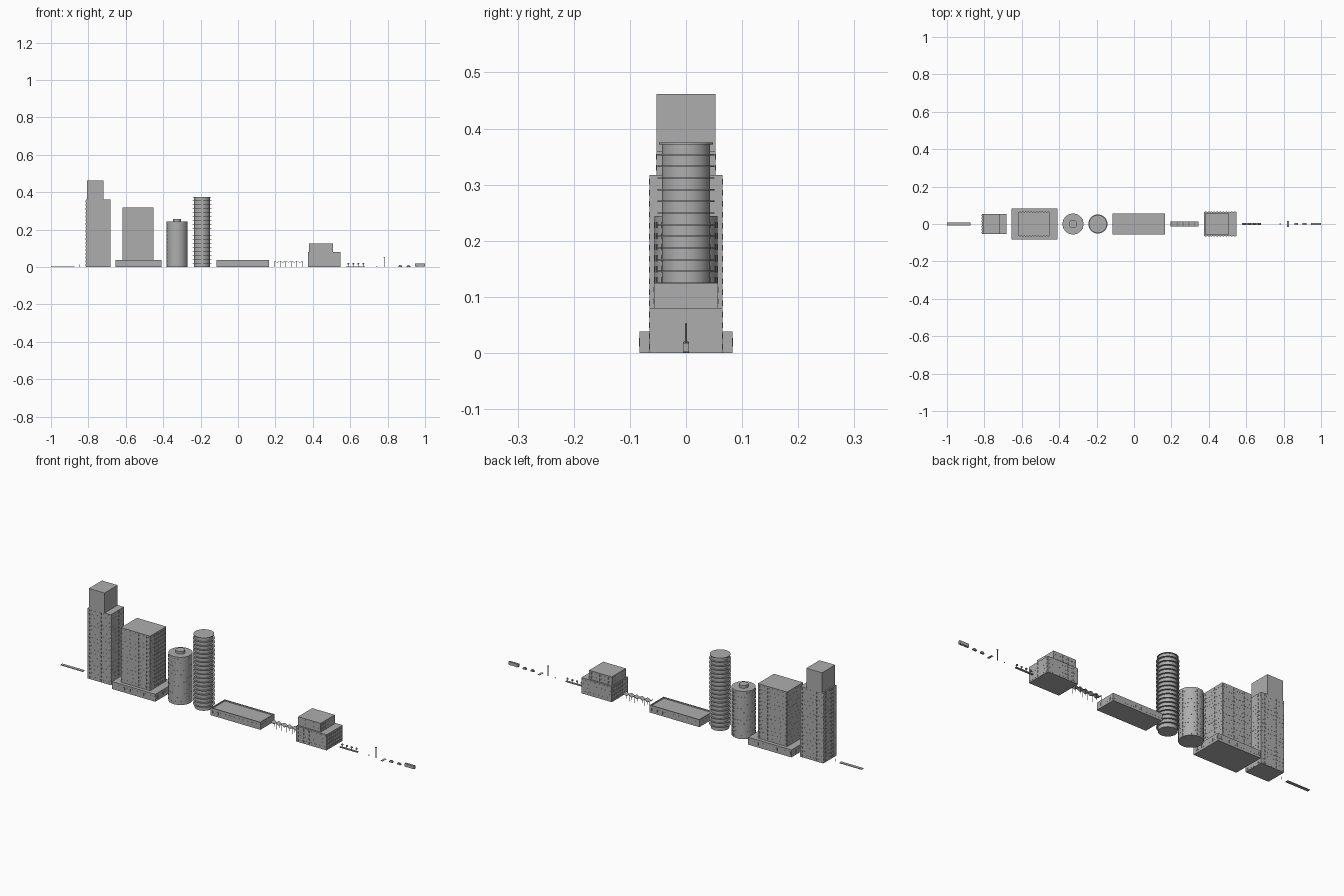
import bpy, bmesh, math
from mathutils import Matrix, Vector

if "Cube" in bpy.data.objects:
    bpy.data.objects.remove(bpy.data.objects["Cube"])

grey = bpy.data.materials.new("concrete grey")
grey.diffuse_color = (0.42, 0.42, 0.42, 1)
grey.use_nodes = True
grey.node_tree.nodes["Principled BSDF"].inputs["Base Color"].default_value = grey.diffuse_color


def box(bm, x0, x1, y0, y1, z0, z1, rot=None):
    m = Matrix.Translation(((x0 + x1) / 2, (y0 + y1) / 2, (z0 + z1) / 2))
    m = m @ Matrix.Diagonal((x1 - x0, y1 - y0, z1 - z0, 1))
    bmesh.ops.create_cube(bm, size=1, matrix=rot @ m if rot else m)


def cyl(bm, x, y, r, z0, z1, n=48):
    bmesh.ops.create_cone(bm, cap_ends=True, segments=n, radius1=r, radius2=r, depth=z1 - z0,
                          matrix=Matrix.Translation((x, y, (z0 + z1) / 2)))


def finish(name, bm, smooth=False):
    me = bpy.data.meshes.new(name)
    bm.to_mesh(me)
    bm.free()
    me.materials.append(grey)
    ob = bpy.data.objects.new(name, me)
    bpy.context.collection.objects.link(ob)
    if smooth:
        bpy.ops.object.select_all(action='DESELECT')
        ob.select_set(True)
        bpy.context.view_layer.objects.active = ob
        bpy.ops.object.shade_smooth_by_angle(angle=math.radians(35))
    return ob


def boxes(name, *dims):
    bm = bmesh.new()
    for d in dims:
        box(bm, *d)
    return finish(name, bm)


def windows(name, x0, x1, hy, z0, z1, pitch=0.0155, floor=0.02):
    """Thin window plates in a grid on all four walls."""
    bm = bmesh.new()
    t = 0.0008
    rows = max(1, round((z1 - z0) / floor))
    dz = (z1 - z0) / rows
    nx, ny = round((x1 - x0) / pitch), round(2 * hy / pitch)
    dx, dy = (x1 - x0) / nx, 2 * hy / ny
    for r in range(rows):
        za, zb = z0 + (r + 0.25) * dz, z0 + (r + 0.75) * dz
        for i in range(nx):
            xa = x0 + (i + 0.25) * dx
            for y in (-hy, hy):
                box(bm, xa, xa + dx / 2, y - t, y + t, za, zb)
        for i in range(ny):
            ya = -hy + (i + 0.25) * dy
            for x in (x0, x1):
                box(bm, x - t, x + t, ya, ya + dy / 2, za, zb)
    return finish(name, bm)


# Road strip with a small bollard
boxes("road_strip", (-1, -0.873, -0.008, 0.008, 0, 0.003))
bm = bmesh.new()
cyl(bm, -0.845, 0, 0.0015, 0, 0.014, 8)
finish("bollard", bm)

# Setback tower
boxes("setback_tower", (-0.814, -0.683, -0.053, 0.053, 0, 0.36),
      (-0.807, -0.718, -0.053, 0.053, 0.36, 0.462))
windows("setback_tower_windows", -0.814, -0.683, 0.053, 0, 0.36)

# Office slab on podium
boxes("office_podium", (-0.655, -0.41, -0.083, 0.083, 0, 0.038))
boxes("office_tower", (-0.617, -0.452, -0.065, 0.065, 0.038, 0.317))
windows("office_windows", -0.617, -0.452, 0.065, 0.04, 0.315)
windows("podium_windows", -0.655, -0.41, 0.083, 0.004, 0.034, floor=0.03)

# Round tower with rooftop drum
bm = bmesh.new()
cyl(bm, -0.326, 0, 0.056, 0, 0.244)
cyl(bm, -0.326, 0, 0.022, 0.244, 0.258)
finish("round_tower", bm, True)
bm = bmesh.new()
for k in range(24):
    rot = Matrix.Translation((-0.326, 0, 0)) @ Matrix.Rotation(math.tau * (k + 0.5) / 24, 4, 'Z')
    for f in range(12):
        z = 0.006 + f * 0.0197
        box(bm, 0.0555, 0.0568, -0.003, 0.003, z, z + 0.011, rot)
finish("round_tower_windows", bm)

# Balcony tower: core with ring slabs on every floor
bm = bmesh.new()
cyl(bm, -0.193, 0, 0.043, 0, 0.374)
cyl(bm, -0.193, 0, 0.048, 0.372, 0.375)
finish("balcony_tower_core", bm, True)
bm = bmesh.new()
for k in range(1, 18):
    z = k * 0.0208
    cyl(bm, -0.193, 0, 0.051, z - 0.0013, z + 0.0013)
finish("balcony_slabs", bm, True)

# Low hall with roof parapet
x0, x1, h, p = -0.115, 0.166, 0.056, 0.004
boxes("low_hall", (x0, x1, -h, h, 0, 0.032),
      (x0, x1, -h, -h + p, 0.032, 0.038), (x0, x1, h - p, h, 0.032, 0.038),
      (x0, x0 + p, -h + p, h - p, 0.032, 0.038), (x1 - p, x1, -h + p, h - p, 0.032, 0.038))
windows("low_hall_windows", x0, x1, h, 0.004, 0.032, floor=0.028)

# Wavy canopy on thin posts
bm = bmesh.new()
n, prev = 48, None
for i in range(n + 1):
    x = 0.194 + 0.152 * i / n
    z = 0.029 + 0.0035 * math.cos(math.tau * 5 * i / n)
    ring = [bm.verts.new((x, y, z + dz)) for y, dz in
            ((-0.013, -0.001), (0.013, -0.001), (0.013, 0.001), (-0.013, 0.001))]
    if prev:
        for k in range(4):
            bm.faces.new((prev[k], prev[k - 1], ring[k - 1], ring[k]))
    if i in (0, n):
        bm.faces.new(ring)
    prev = ring
bmesh.ops.recalc_face_normals(bm, faces=bm.faces)
finish("wavy_canopy", bm, True)
bm = bmesh.new()
for i in range(6):
    for y in (-0.011, 0.011):
        cyl(bm, 0.197 + i * 0.0292, y, 0.0009, 0, 0.031, 6)
finish("canopy_posts", bm)

# Stepped block
boxes("stepped_block", (0.375, 0.547, -0.065, 0.065, 0, 0.08),
      (0.38, 0.508, -0.057, 0.057, 0.08, 0.125))
windows("stepped_block_windows", 0.375, 0.547, 0.065, 0.002, 0.078)
windows("stepped_block_upper_windows", 0.38, 0.508, 0.057, 0.082, 0.123)

# Planter with four small trees
boxes("planter", (0.578, 0.678, -0.005, 0.005, 0, 0.004))
bm = bmesh.new()
for i in range(4):
    x = 0.59 + i * 0.0267
    cyl(bm, x, 0, 0.0012, 0.003, 0.014, 6)
    bmesh.ops.create_icosphere(bm, subdivisions=1, radius=0.006,
                               matrix=Matrix.Translation((x, 0, 0.017)))
finish("trees", bm)

# Street furniture: hydrant, lamp, crossing mat
bm = bmesh.new()
cyl(bm, 0.741, 0, 0.0015, 0, 0.005, 8)
finish("hydrant", bm)
bm = bmesh.new()
cyl(bm, 0.781, 0, 0.0014, 0, 0.053, 8)
box(bm, 0.777, 0.785, -0.002, 0.002, 0.051, 0.054)
finish("street_lamp", bm)
boxes("crossing", (0.817, 0.829, -0.015, 0.015, 0, 0.001))

# Vehicles
for name, x in (("car_one", 0.868), ("car_two", 0.912)):
    boxes(name, (x - 0.01, x + 0.01, -0.0045, 0.0045, 0.001, 0.006),
          (x - 0.006, x + 0.005, -0.004, 0.004, 0.006, 0.01))
boxes("bus", (0.947, 1.0, -0.005, 0.005, 0.002, 0.018))
bm = bmesh.new()
for x in (0.862, 0.874, 0.906, 0.918, 0.957, 0.99):
    for y in (-0.0042, 0.0042):
        m = Matrix.Translation((x, y, 0.002)) @ Matrix.Rotation(math.pi / 2, 4, 'X')
        bmesh.ops.create_cone(bm, cap_ends=True, segments=10, radius1=0.002, radius2=0.002,
                              depth=0.0015, matrix=m)
finish("wheels", bm)
